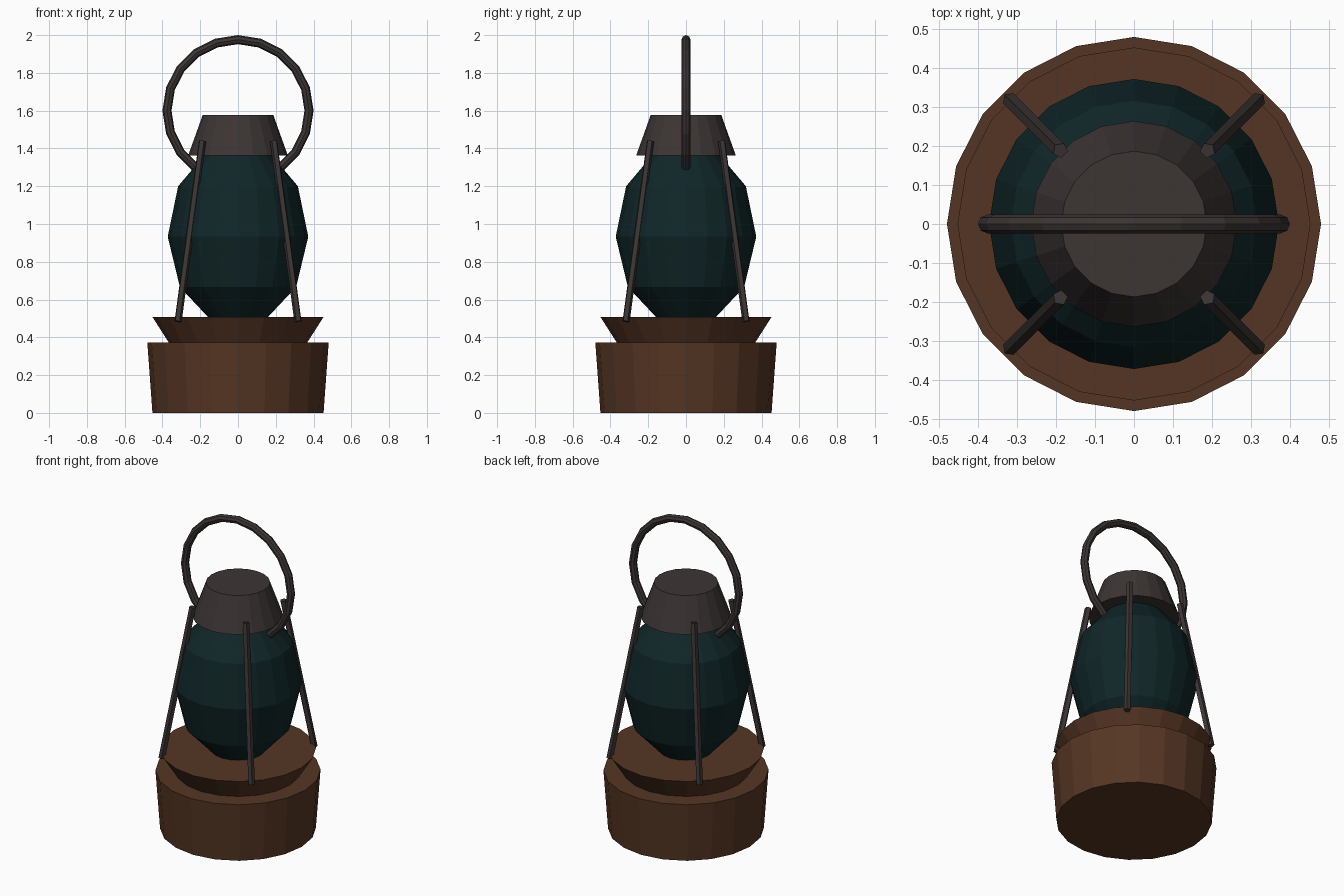
import bpy, bmesh, math
from mathutils import Vector, Matrix

cube = bpy.data.objects.get("Cube")
if cube:
    bpy.data.objects.remove(cube)

SIDES = 20


def material(name, rgb):
    m = bpy.data.materials.new(name)
    m.use_nodes = True
    colour = (*rgb, 1)
    m.diffuse_color = colour
    bsdf = next(n for n in m.node_tree.nodes if n.type == 'BSDF_PRINCIPLED')
    bsdf.inputs["Base Color"].default_value = colour
    bsdf.inputs["Roughness"].default_value = 0.8
    return m


wood = material("brown wood", (0.09, 0.036, 0.017))
glass = material("dark green glass", (0.005, 0.019, 0.021))
metal = material("dark grey metal", (0.045, 0.035, 0.034))


def add_object(name, bm, mat):
    bmesh.ops.recalc_face_normals(bm, faces=bm.faces)
    mesh = bpy.data.meshes.new(name)
    bm.to_mesh(mesh)
    bm.free()
    mesh.materials.append(mat)
    obj = bpy.data.objects.new(name, mesh)
    bpy.context.collection.objects.link(obj)
    return obj


def bridge(bm, a, b):
    n = len(a)
    for i in range(n):
        j = (i + 1) % n
        bm.faces.new((a[i], a[j], b[j], b[i]))


def lathe(name, profile, mat):
    """Closed faceted solid turned from (radius, height) points."""
    bm = bmesh.new()
    rings = []
    for r, z in profile:
        angles = [math.tau * i / SIDES for i in range(SIDES)]
        rings.append([bm.verts.new((r * math.cos(a), r * math.sin(a), z)) for a in angles])
    for a, b in zip(rings, rings[1:]):
        bridge(bm, a, b)
    bm.faces.new(rings[0])
    bm.faces.new(rings[-1])
    return add_object(name, bm, mat)


def rod(name, start, end, radius, mat):
    """Five-sided straight bar between two points."""
    start, end = Vector(start), Vector(end)
    axis = end - start
    bm = bmesh.new()
    place = Matrix.Translation((start + end) / 2) @ axis.to_track_quat('Z', 'Y').to_matrix().to_4x4()
    bmesh.ops.create_cone(bm, cap_ends=True, segments=5, radius1=radius,
                          radius2=radius, depth=axis.length, matrix=place)
    return add_object(name, bm, mat)


def upright_ring(name, major, minor, height, tube_sides, mat):
    """Torus standing in the xz plane."""
    bm = bmesh.new()
    rings = []
    for i in range(SIDES):
        a = math.tau * i / SIDES
        ring = []
        for k in range(tube_sides):
            t = math.tau * k / tube_sides
            r = major + minor * math.cos(t)
            ring.append(bm.verts.new((r * math.cos(a), minor * math.sin(t), height + r * math.sin(a))))
        rings.append(ring)
    for i in range(SIDES):
        bridge(bm, rings[i], rings[(i + 1) % SIDES])
    return add_object(name, bm, mat)


# Wooden base and flared collar
lathe("base", [(0.453, 0), (0.48, 0.372)], wood)
lathe("collar", [(0.365, 0.37), (0.453, 0.508)], wood)

# Glass globe and metal cap
lathe("globe", [(0.15, 0.498), (0.308, 0.667), (0.372, 0.933),
                (0.317, 1.2), (0.175, 1.368)], glass)
lathe("cap", [(0.264, 1.362), (0.187, 1.577)], metal)

# Four slanted guard bars
for side_x, left_right in ((1, "left"), (-1, "right")):
    for side_y, front_back in ((-1, "front"), (1, "back")):
        rod(f"{front_back}_{left_right}_bar",
            (0.318 * side_x, 0.318 * side_y, 0.485),
            (0.189 * side_x, 0.189 * side_y, 1.44), 0.02, metal)

# Carrying ring, its lower part sunk in the globe
upright_ring("carrying_ring", 0.376, 0.024, 1.6, 8, metal)
